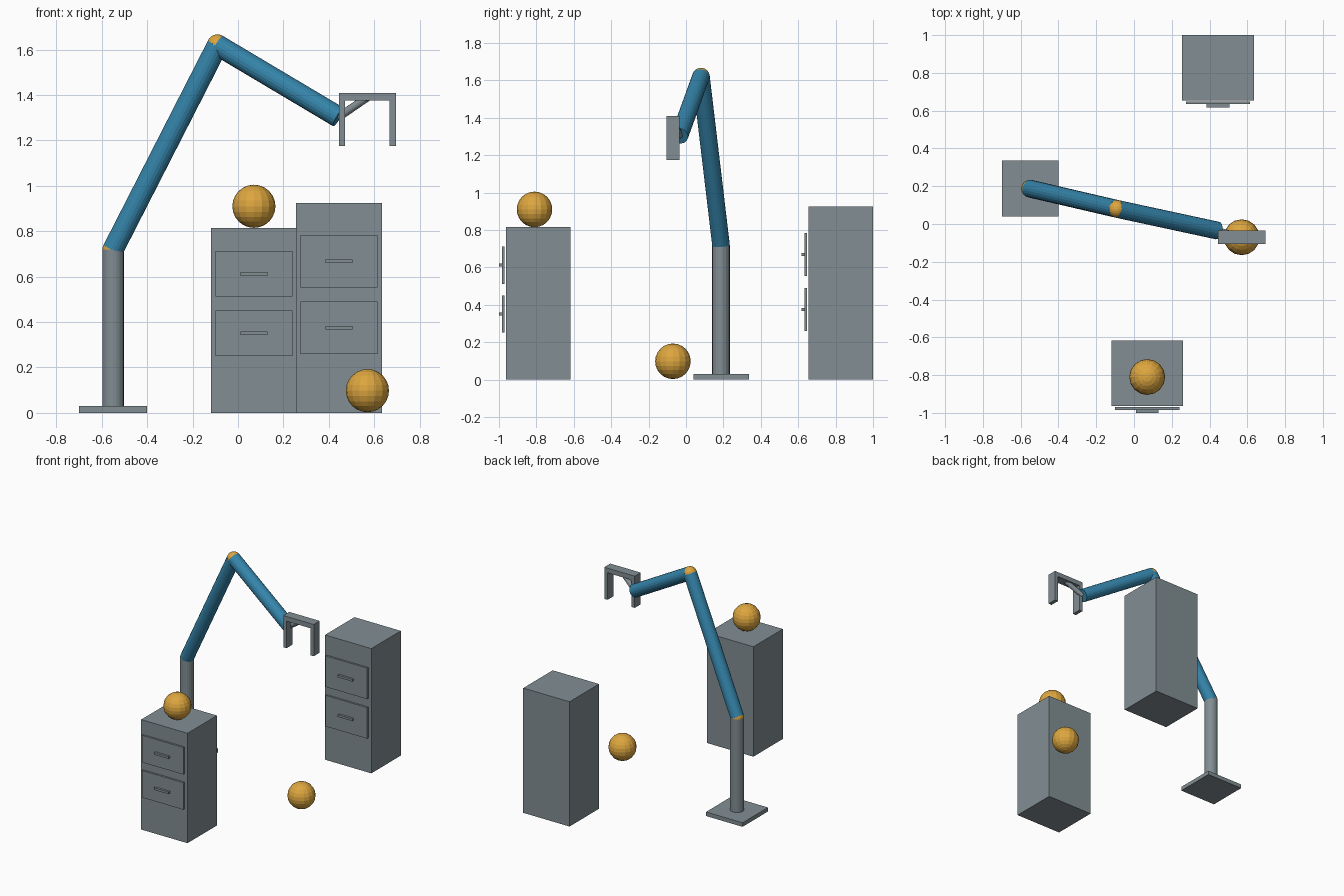
import bpy
import bmesh
from mathutils import Vector

if "Cube" in bpy.data.objects:
    bpy.data.objects.remove(bpy.data.objects["Cube"])


def material(name, hex_rgb):
    mat = bpy.data.materials.new(name)
    srgb = [((hex_rgb >> s) & 255) / 255 for s in (16, 8, 0)]
    mat.diffuse_color = [((c + 0.055) / 1.055) ** 2.4 for c in srgb] + [1]
    mat.use_nodes = True
    mat.node_tree.nodes["Principled BSDF"].inputs["Base Color"].default_value = mat.diffuse_color
    return mat


GREY = material("slate_grey", 0x828E93)
BLUE = material("steel_blue", 0x3585AB)
YELLOW = material("amber", 0xDDA63F)


def finish(name, bm, mat):
    mesh = bpy.data.meshes.new(name)
    bm.to_mesh(mesh)
    bm.free()
    mesh.materials.append(mat)
    obj = bpy.data.objects.new(name, mesh)
    bpy.context.collection.objects.link(obj)
    return obj


def box(name, x, y, z, mat=GREY):
    """Box given by its (min, max) span on each axis."""
    bm = bmesh.new()
    bmesh.ops.create_cube(bm, size=1)
    for v in bm.verts:
        v.co = [lo + (c + 0.5) * (hi - lo) for c, (lo, hi) in zip(v.co, (x, y, z))]
    return finish(name, bm, mat)


def rod(name, start, end, radius, mat, sides=20):
    """Capped cylinder between two points."""
    start, end = Vector(start), Vector(end)
    bm = bmesh.new()
    bmesh.ops.create_cone(bm, cap_ends=True, segments=sides, radius1=radius,
                          radius2=radius, depth=(end - start).length)
    obj = finish(name, bm, mat)
    obj.location = (start + end) / 2
    obj.rotation_euler = (end - start).to_track_quat('Z', 'Y').to_euler()
    return obj


def ball(name, centre, radius):
    bm = bmesh.new()
    bmesh.ops.create_uvsphere(bm, u_segments=16, v_segments=12, radius=radius)
    obj = finish(name, bm, YELLOW)
    obj.location = centre
    return obj


def cabinet(name, cx, front, height, drawer_zs, drawer_h):
    """Cabinet with drawer fronts standing just off the face, each with a handle."""
    box(name + "_body", (cx - 0.19, cx + 0.19), (front, front + 0.345), (0, height))
    for i, z in enumerate(drawer_zs):
        label = f"{name}_drawer_{i + 1}"
        box(label, (cx - 0.17, cx + 0.17), (front - 0.021, front - 0.007),
            (z - drawer_h / 2, z + drawer_h / 2))
        box(label + "_handle", (cx - 0.06, cx + 0.06), (front - 0.037, front - 0.021),
            (z - 0.008, z + 0.008))


# Cabinets
cabinet("short_cabinet", 0.07, -0.963, 0.815, (0.351, 0.612), 0.20)
cabinet("tall_cabinet", 0.445, 0.655, 0.925, (0.375, 0.668), 0.23)

# Loose balls
ball("cabinet_ball", (0.07, -0.81, 0.91), 0.095)
ball("floor_ball", (0.57, -0.07, 0.098), 0.095)

# Robot arm
shoulder = (-0.55, 0.187, 0.72)
elbow = (-0.09, 0.08, 1.62)
wrist = (0.443, -0.035, 1.303)
grip = (0.57, -0.07, 1.39)
R = 0.047
box("arm_base", (-0.70, -0.40), (0.04, 0.337), (0, 0.03))
rod("arm_post", (-0.55, 0.187, 0.03), shoulder, R, GREY)
ball("shoulder_joint", shoulder, R)
rod("upper_arm", shoulder, elbow, R, BLUE)
ball("elbow_joint", elbow, R)
rod("forearm", elbow, wrist, R, BLUE)
rod("wrist_rod", wrist, grip, 0.018, GREY, 12)

# Gripper
span_y = (-0.105, -0.035)
box("gripper_bar", (0.445, 0.695), span_y, (1.375, 1.41))
for side, x in (("left", 0.445), ("right", 0.668)):
    box(f"gripper_finger_{side}", (x, x + 0.027), span_y, (1.175, 1.375))
